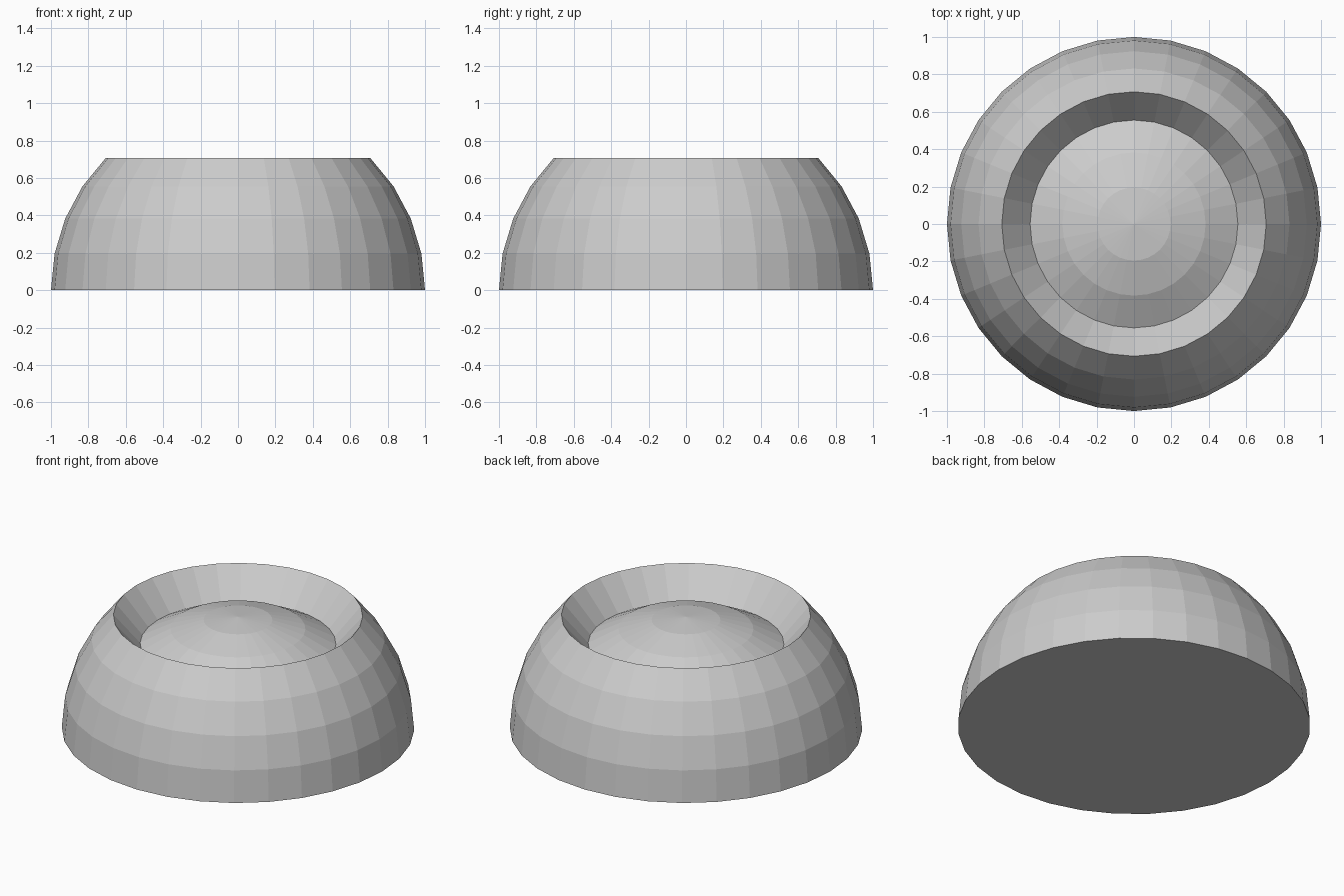
import bpy
import bmesh
from math import sin, cos, pi, radians

cube = bpy.data.objects.get("Cube")
if cube:
    bpy.data.objects.remove(cube, do_unlink=True)

SEGMENTS = 32
STEP = radians(11.25)   # angle between latitude rings
SINK = 0.3              # how far the cap is pushed down into the body

grey = bpy.data.materials.new("light_grey")
grey.use_nodes = True
colour = (0.604, 0.604, 0.604, 1)
grey.diffuse_color = colour
grey.node_tree.nodes["Principled BSDF"].inputs["Base Color"].default_value = colour

bm = bmesh.new()


def ring(latitude, drop=0):
    r, z = cos(latitude), sin(latitude) - drop
    return [bm.verts.new((r * cos(2 * pi * i / SEGMENTS), r * sin(2 * pi * i / SEGMENTS), z))
            for i in range(SEGMENTS)]


# Spherical body below the rim, then the sunken cap above it
rings = [ring(k * STEP, SINK if k > 4 else 0) for k in range(8)]
for low, high in zip(rings, rings[1:]):
    for i in range(SEGMENTS):
        j = (i + 1) % SEGMENTS
        bm.faces.new((low[i], low[j], high[j], high[i]))

# Crown of the cap
apex = bm.verts.new((0, 0, 1 - SINK))
for i in range(SEGMENTS):
    bm.faces.new((rings[-1][i], rings[-1][(i + 1) % SEGMENTS], apex))

# Flat underside
bm.faces.new(rings[0][::-1])

mesh = bpy.data.meshes.new("sunken_dome")
bm.to_mesh(mesh)
bm.free()
mesh.materials.append(grey)
dome = bpy.data.objects.new("sunken_dome", mesh)
bpy.context.collection.objects.link(dome)
